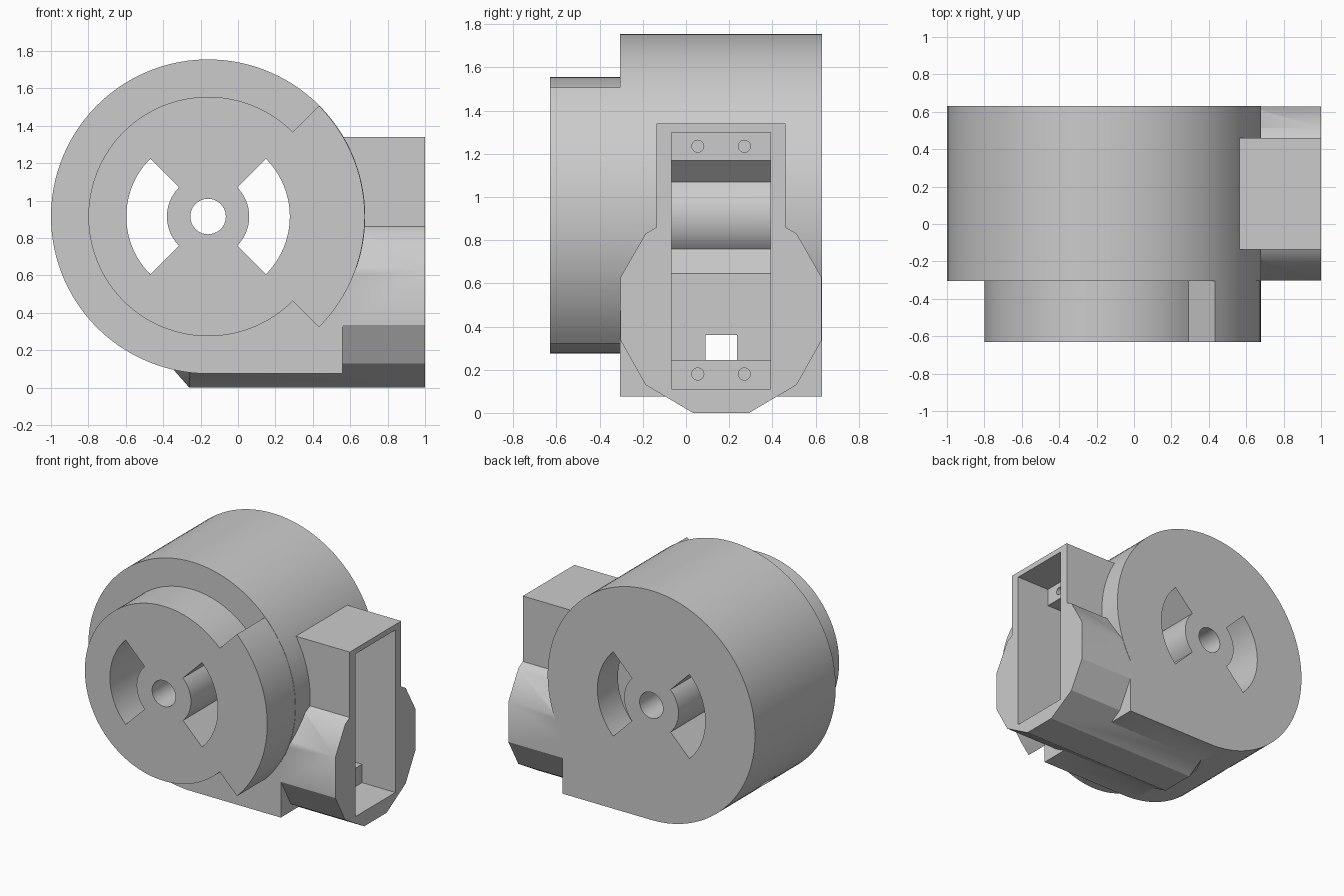
import bpy, bmesh
from math import cos, sin, radians

if "Cube" in bpy.data.objects:
    bpy.data.objects.remove(bpy.data.objects["Cube"])

grey = bpy.data.materials.new("plain_grey")
grey.use_nodes = True
GREY = (0.6, 0.6, 0.6, 1)
grey.diffuse_color = GREY
grey.node_tree.nodes["Principled BSDF"].inputs["Base Color"].default_value = GREY

CX, CZ = -0.16, 0.915        # axis of the round body
MID = 0.1625                 # middle of the body in y
FRONT, BACK = -0.305, 0.63
R = 0.84


def arc(r, a, b, n, cx=CX, cz=CZ):
    """Points on an arc, angles in degrees, both ends included."""
    return [(cx + r * cos(radians(a + (b - a) * i / n)),
             cz + r * sin(radians(a + (b - a) * i / n))) for i in range(n + 1)]


def circle(r, n, cx=CX, cz=CZ):
    return arc(r, 0, 360, n, cx, cz)[:-1]


def loft(name, rings):
    """Closed solid through rings of 3D points."""
    bm = bmesh.new()
    loops = [[bm.verts.new(p) for p in ring] for ring in rings]
    bm.faces.new(loops[0])
    bm.faces.new(loops[-1])
    for a, b in zip(loops, loops[1:]):
        for i in range(len(a)):
            j = (i + 1) % len(a)
            bm.faces.new((a[i], a[j], b[j], b[i]))
    bmesh.ops.recalc_face_normals(bm, faces=bm.faces)
    mesh = bpy.data.meshes.new(name)
    bm.to_mesh(mesh)
    bm.free()
    mesh.materials.append(grey)
    ob = bpy.data.objects.new(name, mesh)
    bpy.context.collection.objects.link(ob)
    return ob


def prism_y(name, pts, lo, hi):
    return loft(name, [[(x, y, z) for x, z in pts] for y in (lo, hi)])


def prism_x(name, pts, lo, hi):
    return loft(name, [[(x, y, z) for y, z in pts] for x in (lo, hi)])


def box_x(name, half, z0, z1, lo, hi):
    pts = [(MID - half, z0), (MID + half, z0), (MID + half, z1), (MID - half, z1)]
    return prism_x(name, pts, lo, hi)


def combine(target, tool, operation):
    mod = target.modifiers.new(tool.name, "BOOLEAN")
    mod.operation, mod.solver, mod.object = operation, "EXACT", tool
    bpy.context.view_layer.objects.active = target
    bpy.ops.object.modifier_apply(modifier=mod.name)
    bpy.data.objects.remove(tool)


# Round body with a square lower right corner
body_outline = arc(R, -31, 270, 96) + [(0.56, CZ - R), (0.56, 0.47)]
housing = prism_y("motor_housing", body_outline, FRONT, BACK)

# Stepped front hub: small disc with a wide quarter sector
hub_outline = arc(0.838, -45, 45, 30) + arc(0.64, 45, 315, 72)
combine(housing, prism_y("front_hub", hub_outline, -0.63, -0.2), "UNION")

# Faceted side tube, tapering into the body at its inner end
half = [(0.13, 0.0), (0.35, 0.13), (0.465, 0.335),
        (0.465, 0.63), (0.35, 0.83), (0.13, 0.96)]
tube = half + [(-y, z) for y, z in reversed(half)]
rings = [[(x, MID + y * s, 0.48 + (z - 0.48) * s) for y, z in tube]
         for x, s in ((-0.345, 0.8), (-0.26, 1), (1, 1))]
combine(housing, loft("side_tube", rings), "UNION")

# Tall mount block on the tube
combine(housing, box_x("mount_block", 0.298, 0.4, 1.34, 0.2, 1), "UNION")

# Pocket, wider mouth that leaves two ledges, and cable tunnel
cutters = [box_x("pocket", 0.23, 0.245, 1.17, 0.11, 0.8),
           box_x("pocket_mouth", 0.23, 0.11, 1.30, 0.73, 1.1),
           box_x("cable_tunnel", 0.073, 0.2452, 0.36, -1.1, 0.2)]

# Screw holes in the ledges
for z in (0.18, 1.235):
    for side in (-1, 1):
        pts = circle(0.028, 20, MID + side * 0.108, z)
        cutters.append(prism_x("screw_hole", pts, 0.45, 0.8))

# Shaft hole and the two curved windows
cutters.append(prism_y("shaft_hole", circle(0.095, 40), -0.8, 0.8))
for turn in (0, 180):
    pts = arc(0.437, turn - 45, turn + 45, 24) + arc(0.22, turn + 45, turn - 45, 20)
    cutters.append(prism_y("window", pts, -0.8, 0.8))

for cutter in cutters:
    combine(housing, cutter, "DIFFERENCE")

# Smooth round walls; the lower tube facets stay crisp
bpy.ops.object.select_all(action="DESELECT")
housing.select_set(True)
bpy.context.view_layer.objects.active = housing
bpy.ops.object.shade_smooth_by_angle(angle=radians(32))
mesh = housing.data
for e in mesh.edges:
    a, b = (mesh.vertices[i].co for i in e.vertices)
    if abs(a.x - b.x) > 0.2 and max(a.z, b.z) < 0.4:
        e.use_edge_sharp = True
